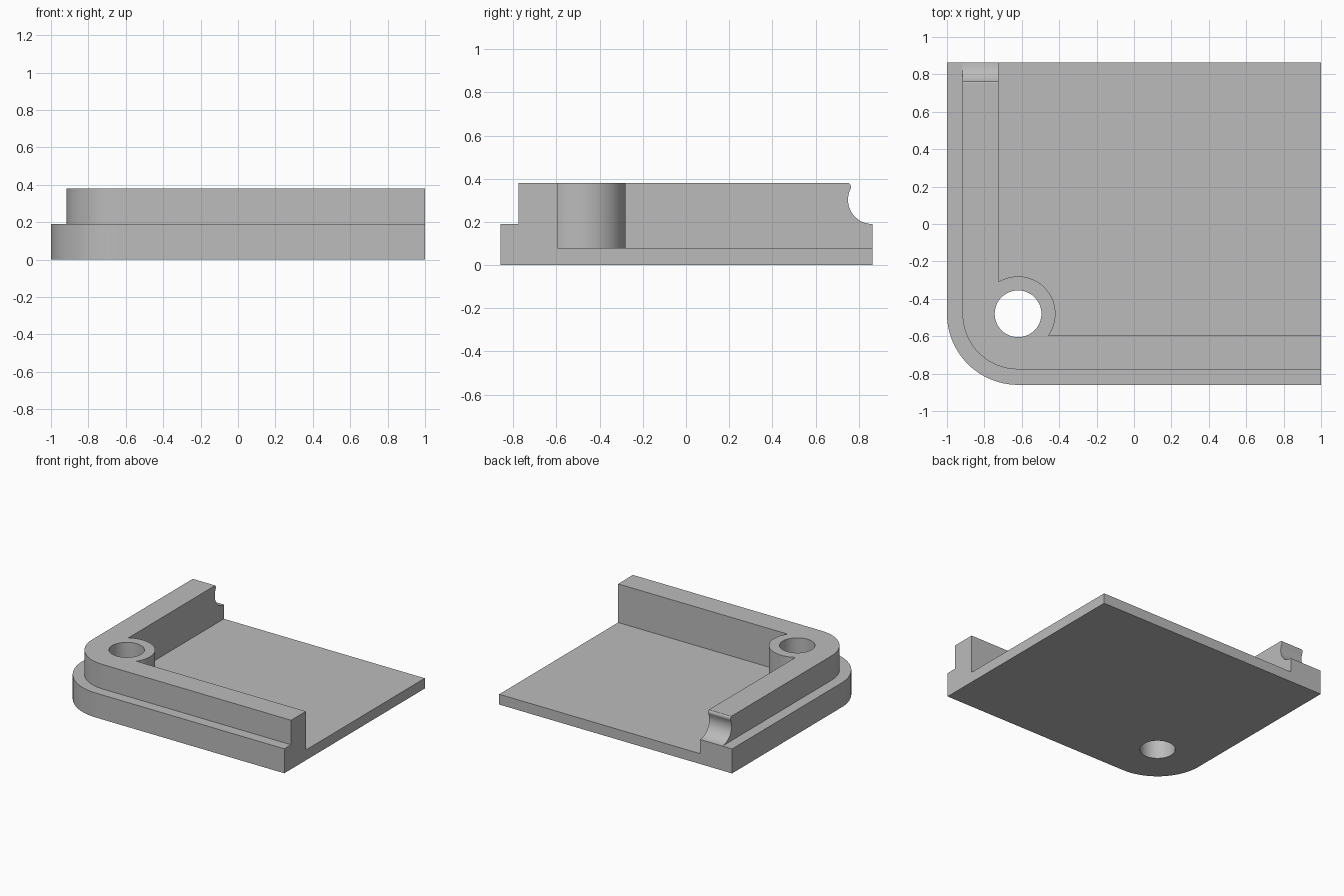
import bpy, bmesh
from math import cos, sin, radians, atan2, degrees, sqrt

if "Cube" in bpy.data.objects:
    bpy.data.objects.remove(bpy.data.objects["Cube"], do_unlink=True)

END_X, END_Y = 1.0, 0.863          # open ends of the corner piece
FLOOR, LEDGE, TOP = 0.08, 0.19, 0.38
CX, CY = -0.62, -0.48              # shared centre of corner, boss and hole
INNER_X, INNER_Y = -0.725, -0.595  # inner wall faces
BOSS_R, HOLE_R = 0.2, 0.125

grey = bpy.data.materials.new("light grey")
grey.use_nodes = True
colour = (0.5, 0.5, 0.5, 1)
grey.diffuse_color = colour
grey.node_tree.nodes["Principled BSDF"].inputs["Base Color"].default_value = colour


def arc(cx, cy, r, a0, a1, n):
    """Points along an arc, angles in degrees."""
    steps = [radians(a0 + (a1 - a0) * i / n) for i in range(n + 1)]
    return [(cx + r * cos(a), cy + r * sin(a)) for a in steps]


def prism(name, outline, low, high, along_x=False):
    """Extrude an outline in xy along z, or in yz along x."""
    bm = bmesh.new()
    place = (lambda p: (low, p[0], p[1])) if along_x else (lambda p: (p[0], p[1], low))
    face = bm.faces.new([bm.verts.new(place(p)) for p in outline])
    grown = bmesh.ops.extrude_face_region(bm, geom=[face])["geom"]
    shift = (high - low, 0, 0) if along_x else (0, 0, high - low)
    bmesh.ops.translate(bm, vec=shift, verts=[v for v in grown if isinstance(v, bmesh.types.BMVert)])
    bmesh.ops.recalc_face_normals(bm, faces=bm.faces)
    mesh = bpy.data.meshes.new(name)
    bm.to_mesh(mesh)
    bm.free()
    mesh.materials.append(grey)
    obj = bpy.data.objects.new(name, mesh)
    bpy.context.collection.objects.link(obj)
    return obj


def combine(target, tool, operation):
    """Apply a boolean and remove the tool object."""
    tool.hide_render = True
    mod = target.modifiers.new(operation, "BOOLEAN")
    mod.operation, mod.solver, mod.object = operation, "EXACT", tool
    bpy.context.view_layer.objects.active = target
    bpy.ops.object.modifier_apply(modifier=mod.name)
    bpy.data.objects.remove(tool, do_unlink=True)


def rounded_corner(radius):
    """Rectangle with one rounded corner, open ends at the back and left."""
    return arc(CX, CY, radius, 180, 270, 24) + [(END_X, CY - radius), (END_X, END_Y), (CX - radius, END_Y)]


# Stepped outer block: wide ledge with the wall block on top
body = prism("corner_housing", rounded_corner(0.38), 0, LEDGE)
combine(body, prism("wall_block", rounded_corner(0.297), FLOOR, TOP), "UNION")

# Inner cavity, leaving the round screw boss standing
rise = sqrt(BOSS_R ** 2 - (INNER_X - CX) ** 2)
run = sqrt(BOSS_R ** 2 - (INNER_Y - CY) ** 2)
start = degrees(atan2(rise, INNER_X - CX))
stop = degrees(atan2(INNER_Y - CY, run))
cavity = arc(CX, CY, BOSS_R, start, stop, 36)
cavity += [(1.2, INNER_Y), (1.2, 1.1), (INNER_X, 1.1)]
combine(body, prism("cavity_cutter", cavity, FLOOR, 0.6), "DIFFERENCE")

# Screw hole through the boss and floor
hole = arc(CX, CY, HOLE_R, 0, 352.5, 47)
combine(body, prism("hole_cutter", hole, -0.1, 0.6), "DIFFERENCE")

# Concave groove with a softened lip at the back end of the side wall
groove = [(1.1, 0.6), (0.752, 0.6), (0.752, 0.382), (0.758, 0.378), (0.762, 0.371), (0.764, 0.363)]
groove += arc(END_Y, 0.303, 0.1125, 152, 270, 20) + [(1.1, 0.1905)]
combine(body, prism("groove_cutter", groove, -1.2, -0.5, along_x=True), "DIFFERENCE")

# Smooth curved faces, crisp edges
bpy.ops.object.select_all(action="DESELECT")
body.select_set(True)
bpy.context.view_layer.objects.active = body
bpy.ops.object.shade_smooth_by_angle(angle=radians(30))
